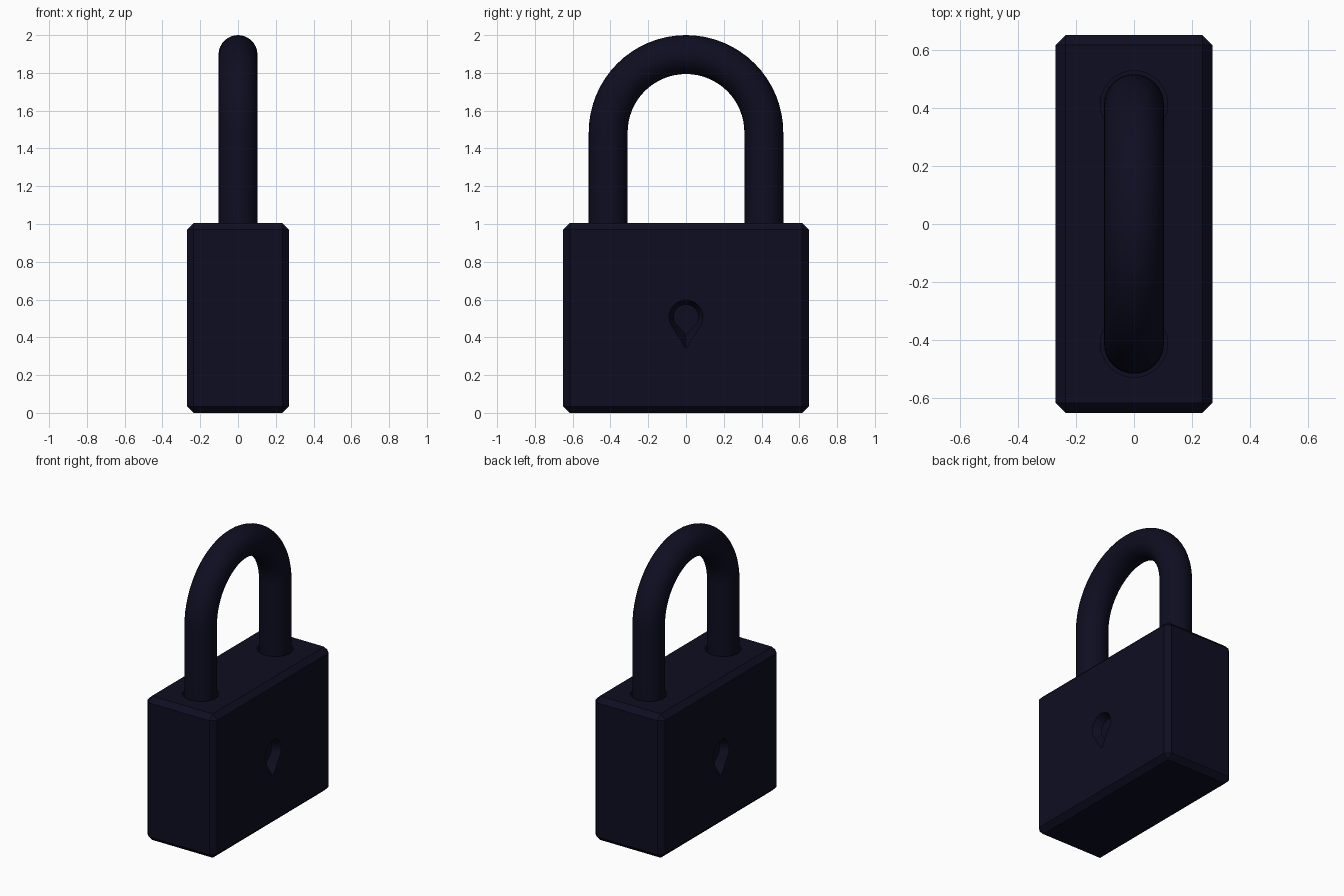
import bpy, bmesh, math
from mathutils import Vector

if "Cube" in bpy.data.objects:
    bpy.data.objects.remove(bpy.data.objects["Cube"])

mat = bpy.data.materials.new("dark navy metal")
mat.diffuse_color = (0.0042, 0.0042, 0.0155, 1)
mat.use_nodes = True
mat.node_tree.nodes["Principled BSDF"].inputs["Base Color"].default_value = mat.diffuse_color


def make_object(name, bm):
    bmesh.ops.recalc_face_normals(bm, faces=bm.faces)
    mesh = bpy.data.meshes.new(name)
    bm.to_mesh(mesh)
    bm.free()
    mesh.materials.append(mat)
    obj = bpy.data.objects.new(name, mesh)
    bpy.context.collection.objects.link(obj)
    return obj


def loft(bm, rings):
    """Skin a list of equal-sized point rings and cap both ends."""
    vs = [[bm.verts.new(p) for p in r] for r in rings]
    n = len(vs[0])
    for a, b in zip(vs, vs[1:]):
        for i in range(n):
            j = (i + 1) % n
            bm.faces.new((a[i], a[j], b[j], b[i]))
    bm.faces.new(vs[0])
    bm.faces.new(vs[-1])


def cut(target, cutter):
    cutter.hide_render = True
    cutter.hide_set(True)
    mod = target.modifiers.new("cut", 'BOOLEAN')
    mod.operation = 'DIFFERENCE'
    mod.solver = 'EXACT'
    mod.object = cutter


# Chamfered lock body
bm = bmesh.new()
bmesh.ops.create_cube(bm, size=1)
for v in bm.verts:
    v.co = Vector((v.co.x * 0.54, v.co.y * 1.30, (v.co.z + 0.5) * 1.005))
bmesh.ops.bevel(bm, geom=bm.edges[:], offset=0.035, segments=1, affect='EDGES')
body = make_object("lock_body", bm)

# Sockets for the shackle legs
LEG_Y, LEG_R = 0.412, 0.103
bm = bmesh.new()
for side in (-1, 1):
    loft(bm, [[(0.115 * math.cos(t), side * LEG_Y + 0.115 * math.sin(t), z)
               for t in (i * math.tau / 32 for i in range(32))]
              for z in (0.93, 1.1)])
cut(body, make_object("socket_cutter", bm))


# Teardrop keyholes with sloping walls, one on each broad face
def teardrop(x, r, tip):
    arc = [math.radians(-25 + 230 * i / 18) for i in range(19)]
    pts = [(x, r * math.cos(a), 0.508 + r * math.sin(a)) for a in arc]
    return pts + [(x, 0, tip)]


bm = bmesh.new()
for side in (-1, 1):
    loft(bm, [teardrop(side * 0.215, 0.066, 0.41),
              teardrop(side * 0.27, 0.09, 0.34),
              teardrop(side * 0.32, 0.09, 0.34)])
cut(body, make_object("keyhole_cutter", bm))

# Shackle: round bar swept along two legs and a half circle
path = [(-LEG_Y, 0.9, math.pi)]
path += [(LEG_Y * math.cos(a), 1.485 + LEG_Y * math.sin(a), a)
         for a in (math.pi * (1 - i / 32) for i in range(33))]
path += [(LEG_Y, 0.9, 0)]
rings = []
for y, z, a in path:
    rings.append([(LEG_R * math.sin(t),
                   y + LEG_R * math.cos(t) * math.cos(a),
                   z + LEG_R * math.cos(t) * math.sin(a))
                  for t in (i * math.tau / 32 for i in range(32))])
bm = bmesh.new()
loft(bm, rings)
shackle = make_object("shackle", bm)

# Smooth the round bar, keep edges sharp on the body
for obj in (body, shackle):
    bpy.ops.object.select_all(action='DESELECT')
    obj.select_set(True)
    bpy.context.view_layer.objects.active = obj
    for mod in list(obj.modifiers):
        bpy.ops.object.modifier_apply(modifier=mod.name)
    bpy.ops.object.shade_smooth_by_angle(angle=math.radians(30))
